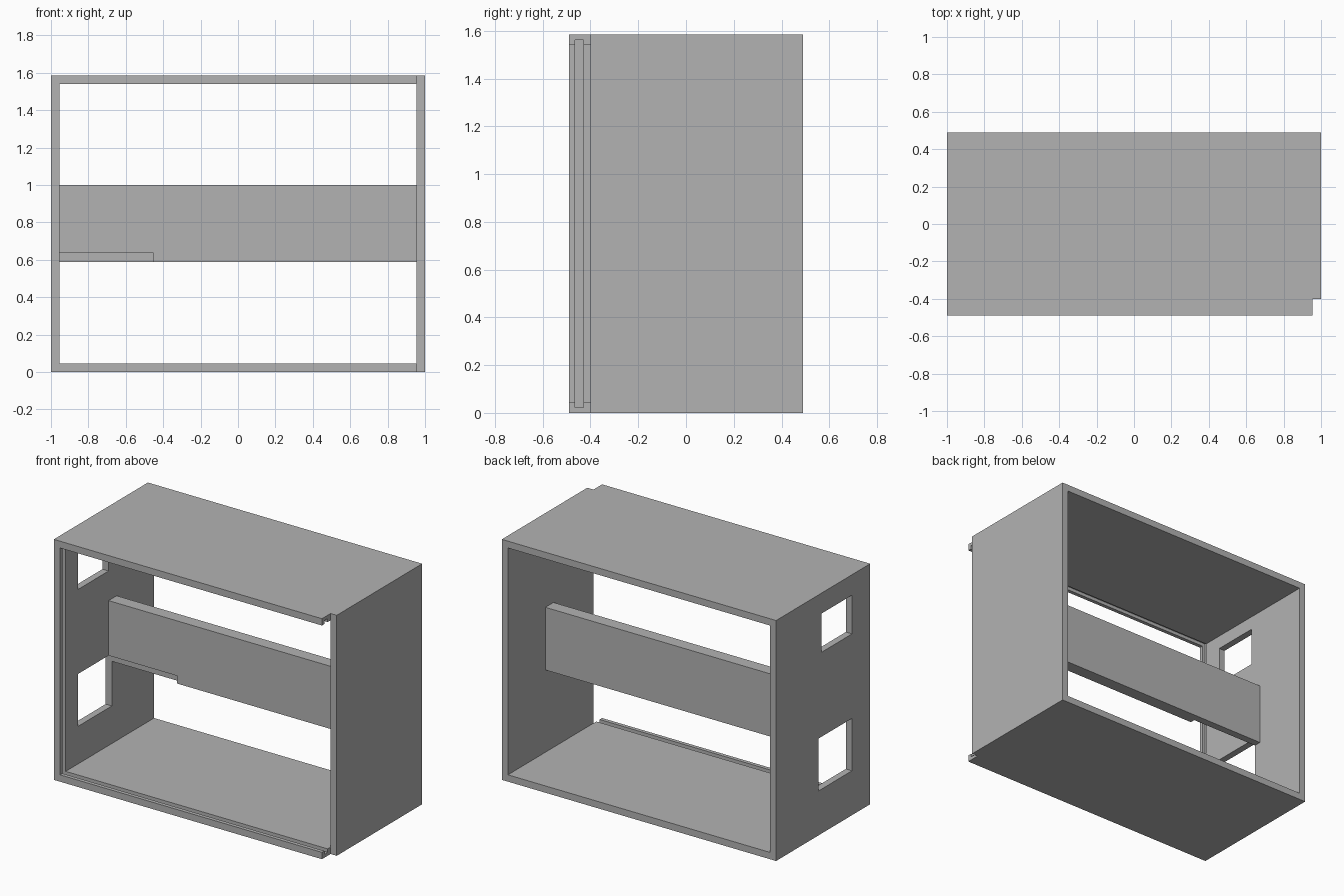
import bpy
from mathutils import Vector

if "Cube" in bpy.data.objects:
    bpy.data.objects.remove(bpy.data.objects["Cube"], do_unlink=True)

# Overall sizes
W, D, H = 1.0, 0.49, 1.585    # half width, half depth, height
T = 0.045                     # wall thickness
IN = W - T                    # inner half width
WALL_FRONT = -0.40            # front edge of the short side wall

# Plain grey used everywhere
grey = bpy.data.materials.new("plain grey")
grey.use_nodes = True
colour = (0.45, 0.45, 0.45, 1)
grey.diffuse_color = colour
grey.node_tree.nodes["Principled BSDF"].inputs["Base Color"].default_value = colour


def box(name, low, high):
    """Axis-aligned box between two corners."""
    low, high = Vector(low), Vector(high)
    bpy.ops.mesh.primitive_cube_add(size=1)
    obj = bpy.context.object
    obj.name = name
    for v in obj.data.vertices:
        v.co = [(low[i] + high[i]) / 2 + v.co[i] * (high[i] - low[i]) for i in range(3)]
    obj.data.materials.append(grey)
    return obj


def cut(target, low, high):
    """Cut a box out of the target."""
    cutter = box("cutter", low, high)
    cutter.hide_render = True
    mod = target.modifiers.new("cut", "BOOLEAN")
    mod.operation, mod.solver, mod.object = "DIFFERENCE", "EXACT", cutter
    bpy.context.view_layer.objects.active = target
    bpy.ops.object.modifier_apply(modifier=mod.name)
    bpy.data.objects.remove(cutter, do_unlink=True)


# Open case, with the left wall stopping short of the front
case = box("case", (-W, -D, 0), (W, D, H))
cut(case, (-IN, -1, T), (IN, 1, H - T))
cut(case, (IN, -1, -1), (2, WALL_FRONT, 2))

# Groove for a sliding front, open at the short wall
cut(case, (-IN - T / 2, -0.465, T / 2), (IN + T / 2, -0.43, H - T / 2))

# Two windows in the right wall
cut(case, (-2, -0.30, 1.195), (-0.9, 0.016, 1.45))
cut(case, (-2, -0.30, 0.293), (-0.9, 0.05, 0.638))

# Cross panel with a shallow recess at its lower front edge
panel = box("cross_panel", (-IN, 0.016, 0.587), (IN, 0.1, 1.0))
cut(panel, (-2, -1, 0), (-0.455, 0.05, 0.638))
